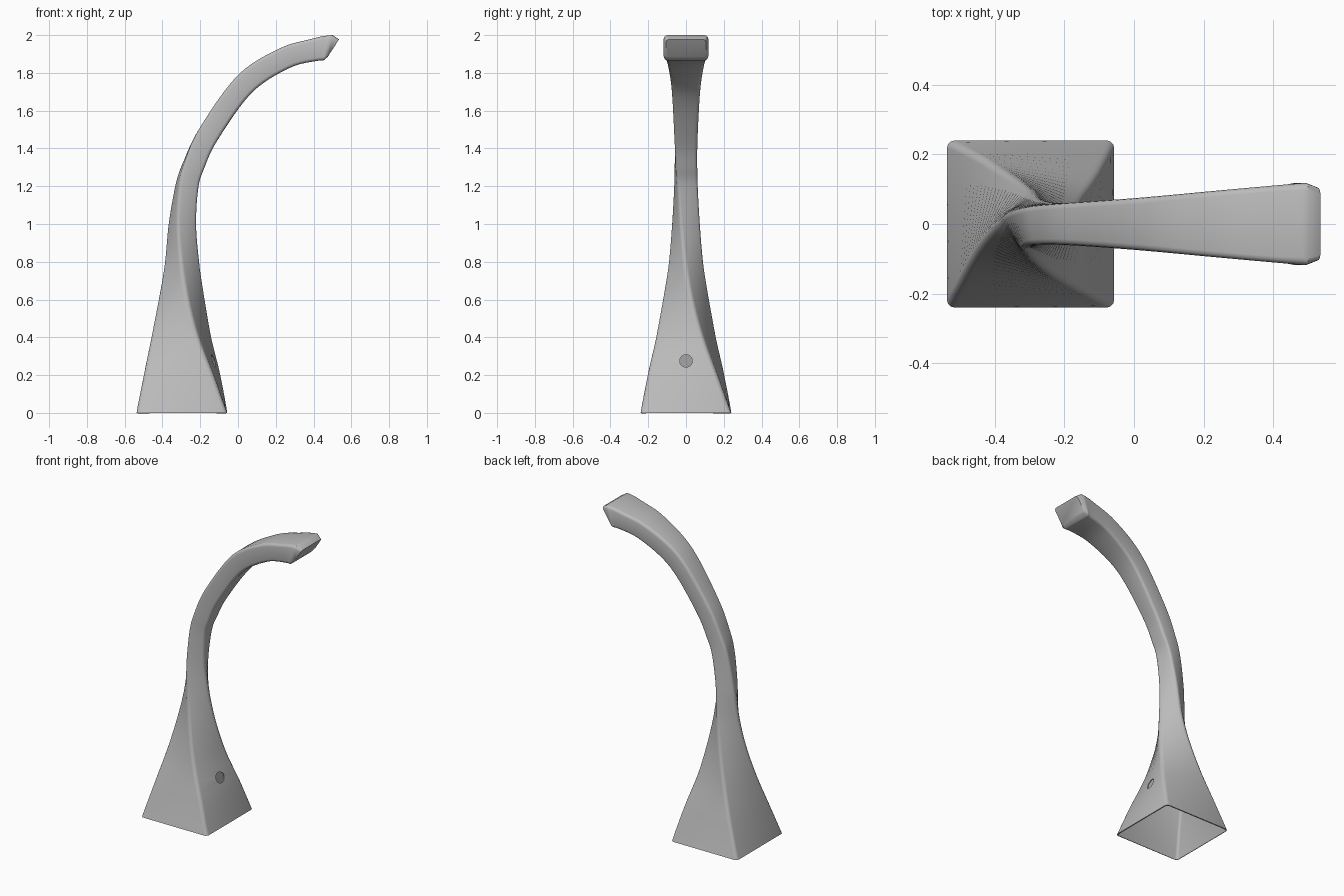
import bpy, bmesh
from math import sin, cos, pi, radians
from mathutils import Vector

cube = bpy.data.objects.get("Cube")
if cube:
    bpy.data.objects.remove(cube, do_unlink=True)

grey = bpy.data.materials.new("plain_grey")
grey.use_nodes = True
grey.diffuse_color = (0.5, 0.5, 0.5, 1)
grey.node_tree.nodes["Principled BSDF"].inputs["Base Color"].default_value = (0.5, 0.5, 0.5, 1)

# Stations along the stem: x, z, half thickness, half width, tilt, twist left
STATIONS = [
    (-.297, 0, .24, .24, 0, 90),
    (-.296, .2, .186, .186, 0, 84),
    (-.300, .4, .132, .132, 0, 74),
    (-.298, .6, .094, .094, 0, 59),
    (-.296, .8, .070, .070, 0, 41),
    (-.294, 1.0, .058, .060, 3, 25),
    (-.270, 1.2, .054, .056, 11, 11),
    (-.235, 1.31, .055, .057, 22, 4),
    (-.155, 1.477, .058, .061, 42, 0),
    (.035, 1.74, .060, .075, 56, 0),
    (.245, 1.877, .058, .095, 68, 0),
    (.405, 1.922, .060, .110, 79, 0),
    (.478, 1.934, .070, .118, 109, 0),
]
TIP = (.505, 1.931, .055, .105, 123, 0)
STEPS = 6
ARC = 4


def spline(points, steps):
    """Smooth curve through every station."""
    pts = [Vector(p) for p in points]
    pts = [pts[0] * 2 - pts[1]] + pts + [pts[-1] * 2 - pts[-2]]
    out = []
    for i in range(1, len(pts) - 2):
        p0, p1, p2, p3 = pts[i - 1:i + 3]
        for k in range(steps):
            t = k / steps
            out.append(p1 + (p2 - p0) * (t / 2)
                       + (p0 * 2 - p1 * 5 + p2 * 4 - p3) * (t * t / 2)
                       + (p1 * 3 - p0 - p2 * 3 + p3) * (t ** 3 / 2))
    return out + [pts[-2]]


def section(station):
    """Rounded rectangle, twisted about the path and tilted with it."""
    x, z, a, b, tilt, twist = station
    tilt, twist = radians(tilt), radians(twist)
    r = min(.022, .3 * min(a, b))
    ring = []
    for corner, (su, sv) in enumerate(((1, 1), (-1, 1), (-1, -1), (1, -1))):
        for k in range(ARC):
            ang = (corner + k / (ARC - 1)) * pi / 2
            u = su * (a - r) + r * cos(ang)
            v = sv * (b - r) + r * sin(ang)
            u, v = u * cos(twist) - v * sin(twist), u * sin(twist) + v * cos(twist)
            ring.append((x + u * cos(tilt), v, z - u * sin(tilt)))
    return ring


# Twisted stem and arm, open underneath, closed by a chamfered slanted tip
bm = bmesh.new()
rings = [[bm.verts.new(p) for p in section(s)] for s in spline(STATIONS, STEPS) + [TIP]]
for low, high in zip(rings, rings[1:]):
    for i in range(len(low)):
        j = (i + 1) % len(low)
        bm.faces.new((low[i], low[j], high[j], high[i]))
bm.faces.new(rings[-1])
bmesh.ops.recalc_face_normals(bm, faces=bm.faces)
mesh = bpy.data.meshes.new("twisted_stem")
bm.to_mesh(mesh)
bm.free()
stem = bpy.data.objects.new("twisted_stem", mesh)
bpy.context.collection.objects.link(stem)
mesh.materials.append(grey)

# Cutter for the round hole in the side of the base
bpy.ops.mesh.primitive_cylinder_add(vertices=32, radius=.033, depth=.3,
                                    location=(-.1, 0, .275), rotation=(0, pi / 2, 0))
cutter = bpy.context.object
cutter.name = "hole_cutter"
cutter.data.materials.append(grey)

shell = stem.modifiers.new("shell", 'SOLIDIFY')
shell.thickness = .006
shell.offset = -1
hole = stem.modifiers.new("hole", 'BOOLEAN')
hole.operation = 'DIFFERENCE'
hole.solver = 'EXACT'
hole.object = cutter

bpy.ops.object.select_all(action='DESELECT')
stem.select_set(True)
bpy.context.view_layer.objects.active = stem
for name in ("shell", "hole"):
    bpy.ops.object.modifier_apply(modifier=name)
bpy.data.objects.remove(cutter, do_unlink=True)
bpy.ops.object.shade_smooth_by_angle(angle=radians(40))
